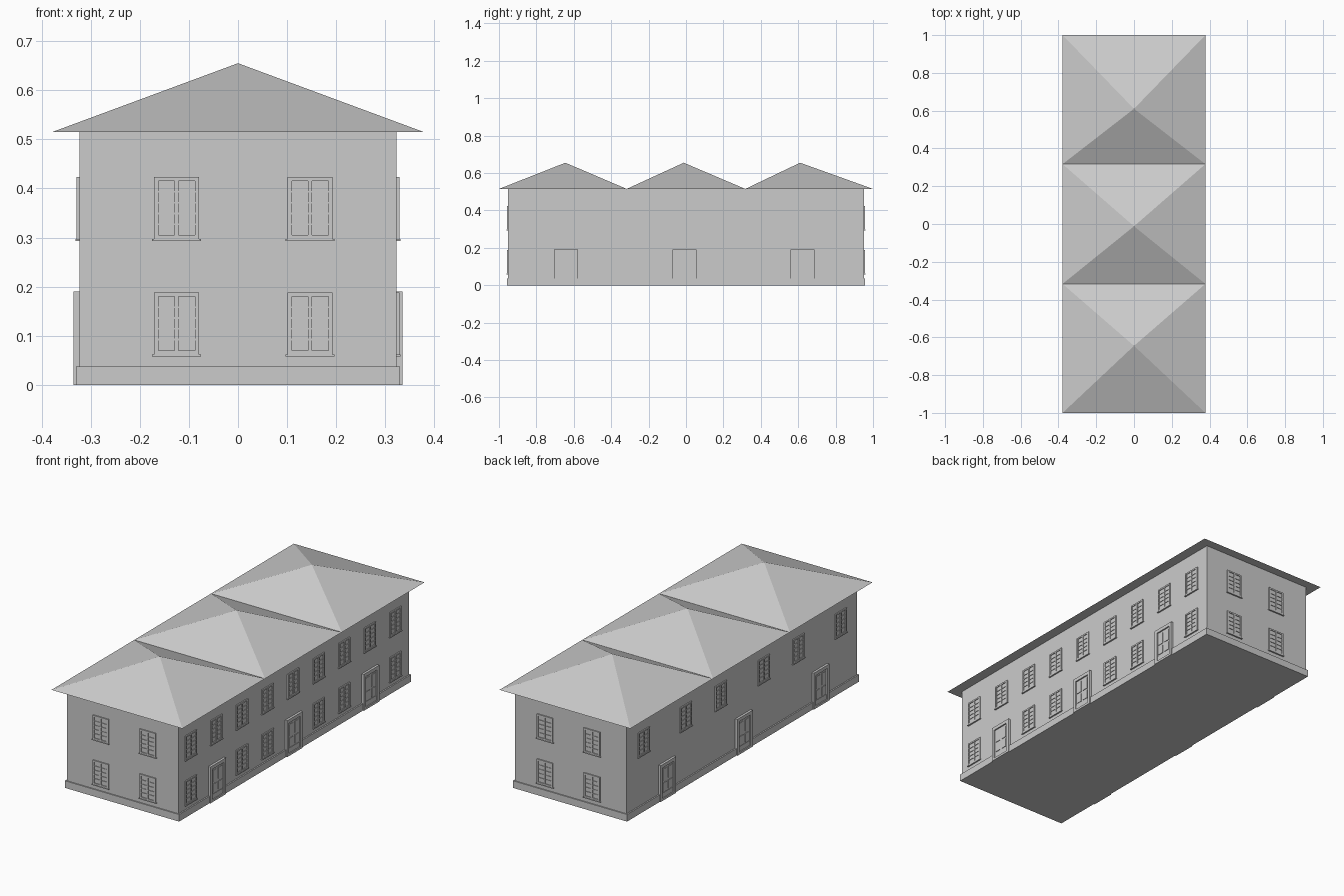
import bpy, bmesh, math
from mathutils import Matrix, Vector

if "Cube" in bpy.data.objects:
    bpy.data.objects.remove(bpy.data.objects["Cube"])

BX, BY, EAVE, PEAK = 0.323, 0.952, 0.515, 0.655


def box(bm, x0, x1, y0, y1, z0, z1):
    c = Vector(((x0 + x1) / 2, (y0 + y1) / 2, (z0 + z1) / 2))
    s = Matrix.Diagonal((x1 - x0, y1 - y0, z1 - z0, 1))
    bmesh.ops.create_cube(bm, size=1, matrix=Matrix.Translation(c) @ s)


def to_mesh(bm, name):
    bmesh.ops.recalc_face_normals(bm, faces=bm.faces[:])
    me = bpy.data.meshes.new(name)
    bm.to_mesh(me)
    bm.free()
    return me


def place(me, name, loc=(0, 0, 0), turn=0):
    ob = bpy.data.objects.new(name, me)
    ob.location = loc
    ob.rotation_euler.z = math.radians(turn)
    bpy.context.collection.objects.link(ob)
    return ob


# main walls and plinth
bm = bmesh.new()
box(bm, -BX, BX, -BY, BY, 0.0, EAVE)
place(to_mesh(bm, "walls"), "walls")
bm = bmesh.new()
box(bm, -0.33, 0.33, -0.958, 0.958, 0, 0.037)
place(to_mesh(bm, "plinth"), "plinth")

# three pyramid roofs side by side, closed by one flat soffit
bm = bmesh.new()
RX = 0.378
edges_y = [-1, -0.317, 0.317, 1]
apex_y = [-0.645, -0.012, 0.61]
rows = [[bm.verts.new((s * RX, y, EAVE)) for s in (-1, 1)] for y in edges_y]
for (a, b), (d, c), y in zip(rows, rows[1:], apex_y):
    top = bm.verts.new((0, y, PEAK))
    ring = [a, b, c, d]
    for i in range(4):
        bm.faces.new((ring[i], ring[(i + 1) % 4], top))
bm.faces.new([r[0] for r in rows] + [r[1] for r in reversed(rows)])
place(to_mesh(bm, "roof"), "roof")


# window facing -y, centred on its origin: outer frame, glazing bars, sill
def window_mesh():
    bm = bmesh.new()
    w, h, d = 0.046, 0.063, 0.006
    pw, ph = 0.037, 0.055
    box(bm, -pw, pw, -0.002, 0.004, -ph, ph)
    for s in (-1, 1):
        box(bm, min(s * pw, s * w), max(s * pw, s * w), -d, 0.004, -h, h)
        box(bm, -pw, pw, -d, 0.004, min(s * ph, s * h), max(s * ph, s * h))
    box(bm, -0.004, 0.004, -d, 0, -ph, ph)
    for i in range(1, 5):
        z = -ph + 2 * ph * i / 5
        box(bm, -pw, pw, -0.005, 0, z - 0.0018, z + 0.0018)
    box(bm, -0.05, 0.05, -0.008, 0.004, -0.067, -h)
    return to_mesh(bm, "window")


# door facing -y, standing on z = 0: jambs, lintel, leaf, raised panels
def door_mesh():
    bm = bmesh.new()
    for s in (-1, 1):
        a, b = sorted((s * 0.047, s * 0.064))
        box(bm, a, b, -0.012, 0.004, 0, 0.19)
        a, b = sorted((s * 0.008, s * 0.038))
        box(bm, a, b, -0.008, 0, 0.1, 0.16)
        box(bm, a, b, -0.008, 0, 0.045, 0.088)
    box(bm, -0.047, 0.047, -0.012, 0.004, 0.172, 0.19)
    box(bm, -0.047, 0.047, -0.005, 0.004, 0.01, 0.172)
    box(bm, -0.047, 0.047, -0.012, 0.004, 0, 0.012)
    return to_mesh(bm, "door")


window, door = window_mesh(), door_mesh()
UP, LOW = 0.36, 0.125
door_y = [-0.641, -0.009, 0.624]

# end walls: two windows on each floor
for z in (UP, LOW):
    for x in (-0.125, 0.147):
        place(window, "front_window", (x, -BY, z))
        place(window, "back_window", (x, BY, z), 180)

# right wall: nine bays, doors in every third bay
for k in range(-4, 5):
    y = -0.009 + 0.211 * k
    place(window, "right_window", (BX, y, UP), 90)
    if k % 3:
        place(window, "right_window", (BX, y, LOW), 90)

# left wall: a pair of upper windows around each door
for y in (-0.813, -0.465, -0.178, 0.178, 0.465, 0.813):
    place(window, "left_window", (-BX, y, UP), -90)

# doors on both long walls
for y in door_y:
    place(door, "right_door", (BX, y, 0), 90)
    place(door, "left_door", (-BX, y, 0), -90)
